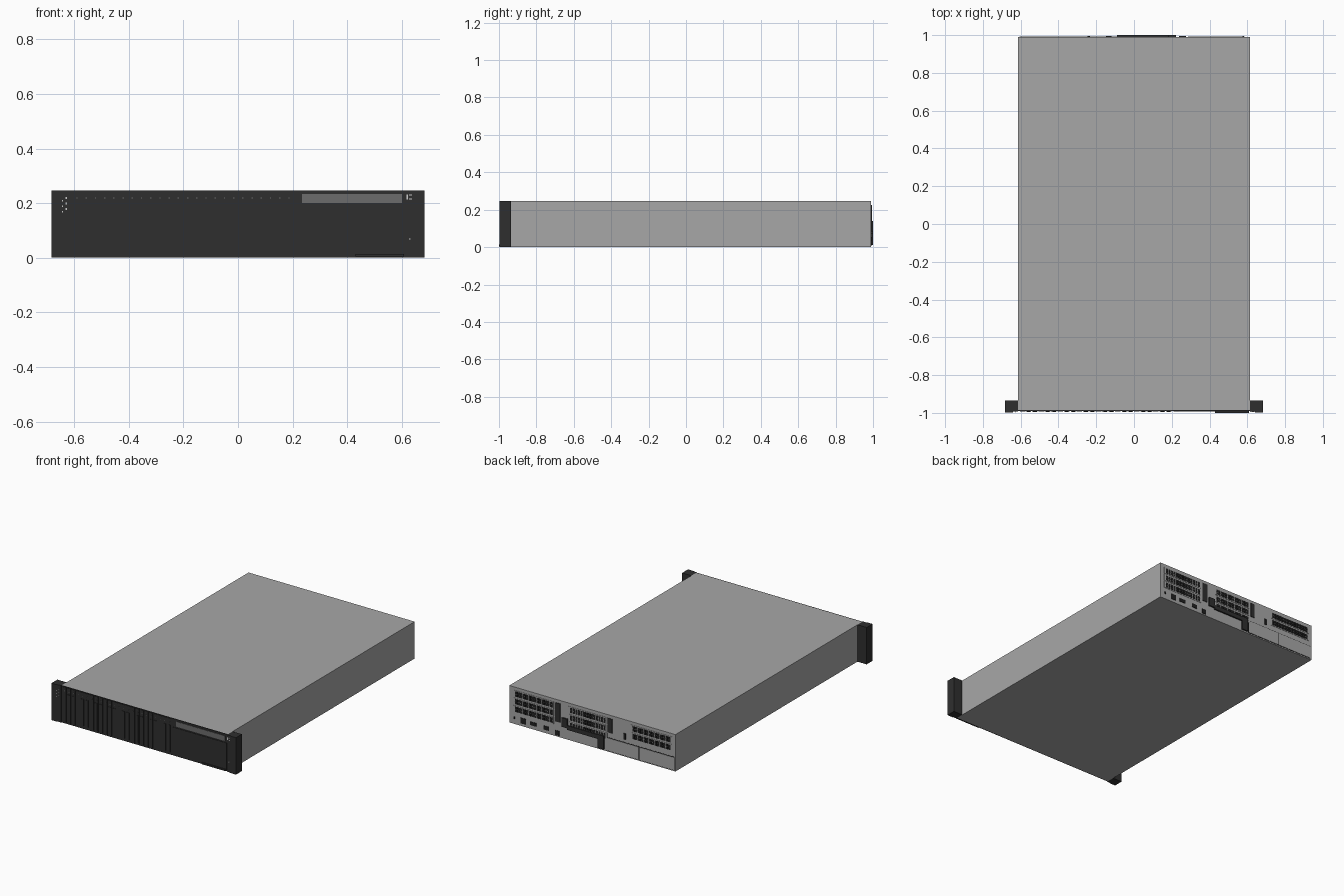
import bpy
import bmesh
from mathutils import Matrix, Vector

cube = bpy.data.objects.get("Cube")
if cube:
    bpy.data.objects.remove(cube, do_unlink=True)


def material(name, level):
    mat = bpy.data.materials.new(name)
    mat.use_nodes = True
    colour = (level, level, level, 1)
    mat.diffuse_color = colour
    mat.node_tree.nodes["Principled BSDF"].inputs["Base Color"].default_value = colour
    return mat


STEEL = material("steel grey", 0.39)
BLACK = material("charcoal plastic", 0.028)
VENT = material("dark vent", 0.015)
LABEL = material("label grey", 0.15)
WHITE = material("pale marking", 0.6)


def boxes(name, mat, spans):
    """One object from boxes given as (x0, x1, y0, y1, z0, z1)."""
    bm = bmesh.new()
    for x0, x1, y0, y1, z0, z1 in spans:
        centre = Vector((x0 + x1, y0 + y1, z0 + z1)) / 2
        size = Matrix.Diagonal((x1 - x0, y1 - y0, z1 - z0, 1))
        bmesh.ops.create_cube(bm, size=1, matrix=Matrix.Translation(centre) @ size)
    mesh = bpy.data.meshes.new(name)
    bm.to_mesh(mesh)
    bm.free()
    mesh.materials.append(mat)
    obj = bpy.data.objects.new(name, mesh)
    bpy.context.collection.objects.link(obj)
    return obj


W, H = 0.615, 0.247
FRONT, BACK = -0.985, 0.99


def rear(x0, x1, z0, z1, depth):
    return (x0, x1, BACK - 0.002, BACK + depth, z0, z1)


def front(x0, x1, z0, z1, face, depth):
    return (x0, x1, face - depth, face + 0.002, z0, z1)


# Chassis and dark front bezel
boxes("chassis", STEEL, [(-W, W, FRONT, BACK, 0, H)])
boxes("front_bezel", BLACK, [front(-W, W, 0, H, FRONT, 0.004)])

# Rack ears, each with a thin front cap
for side, s in (("left", 1), ("right", -1)):
    inner, outer, lip = s * W, s * 0.683, s * 0.64
    boxes(side + "_rack_ear", BLACK, [
        (*sorted((inner, outer)), -0.993, -0.935, 0, H),
        (*sorted((lip, outer)), -0.997, -0.99, 0, H),
    ])

# Row of narrow drive carriers with raised handles and status lights
carriers, handles, lights = [], [], []
COUNT, START, END = 24, -0.61, 0.2
pitch = (END - START) / COUNT
for i in range(COUNT):
    x = START + i * pitch
    gap = 0.006 if i % 8 == 0 else 0.002
    carriers.append(front(x + gap, x + pitch - 0.002, 0.008, H - 0.004, FRONT, 0.007))
    if i % 3:
        handles.append(front(x + 0.009, x + pitch - 0.006, 0.02, 0.2, FRONT, 0.01))
    lights.append(front(x + 0.018, x + 0.023, 0.217, 0.221, FRONT, 0.0085))
boxes("drive_carriers", BLACK, carriers)
boxes("drive_handles", BLACK, handles)
boxes("drive_lights", LABEL, lights)

# Control section: blank panel, label strip and pull-out tab
boxes("control_panel", BLACK, [front(0.208, 0.61, 0.008, 0.19, FRONT, 0.007)])
boxes("label_strip", LABEL, [front(0.235, 0.6, 0.2, 0.234, FRONT, 0.007)])
boxes("pull_out_tab", BLACK, [front(0.43, 0.608, 0.004, 0.014, FRONT, 0.015)])

# Small pale markings on the ears
marks = [front(-0.645 + 0.014 * (k % 2), -0.641 + 0.014 * (k % 2),
               0.165 + 0.01 * k, 0.172 + 0.01 * k, -0.993, 0.005) for k in range(6)]
boxes("right_ear_markings", WHITE, marks)
boxes("left_ear_markings", WHITE, [
    front(0.616, 0.622, 0.213, 0.232, -0.993, 0.002),
    front(0.626, 0.638, 0.213, 0.217, -0.993, 0.002),
    front(0.626, 0.638, 0.228, 0.232, -0.993, 0.002),
    front(0.627, 0.632, 0.066, 0.071, -0.993, 0.002),
])

# Rear expansion slots: raised brackets with perforated vents
ROWS = (0.203, 0.152, 0.101)
brackets, vents = [], []
for x0, x1, rows in ((0.295, 0.575, 3), (-0.1, 0.165, 3), (-0.58, -0.295, 2)):
    for z in ROWS[:rows]:
        brackets.append(rear(x0 - 0.01, x1 + 0.01, z - 0.023, z + 0.023, 0.002))
        step = (x1 - x0) / 14
        for c in range(14):
            for dz in (-0.009, 0.009):
                x = x0 + c * step
                vents.append(rear(x, x + step - 0.003, z + dz - 0.008,
                                  z + dz + 0.008, 0.0035))
boxes("slot_brackets", STEEL, brackets)
boxes("slot_vents", VENT, vents)

# Rear ports, latches and carrying handle
boxes("rear_ports", VENT, [
    rear(0.49, 0.53, 0.018, 0.055, 0.003),
    rear(0.415, 0.46, 0.025, 0.048, 0.003),
    rear(0.32, 0.36, 0.022, 0.048, 0.003),
    rear(0.245, 0.275, 0.008, 0.04, 0.003),
    rear(0.574, 0.582, 0.035, 0.05, 0.004),
    rear(-0.247, -0.232, 0.115, 0.155, 0.005),
])
boxes("riser_latches", BLACK, [
    rear(0.237, 0.274, 0.1, 0.226, 0.004),
    rear(-0.148, -0.118, 0.13, 0.226, 0.004),
])
boxes("rear_handle", BLACK, [
    rear(0.18, 0.222, 0.08, 0.14, 0.01),
    rear(-0.045, 0.18, 0.07, 0.098, 0.01),
    rear(-0.09, -0.045, 0.01, 0.1, 0.01),
])

# Power supply bays with dark seams
boxes("power_bay_seams", VENT, [rear(-0.608, -0.1, 0.006, 0.096, 0.001)])
boxes("power_bay_covers", STEEL, [
    rear(-0.345, -0.104, 0.009, 0.092, 0.003),
    rear(-0.605, -0.35, 0.009, 0.092, 0.003),
])
